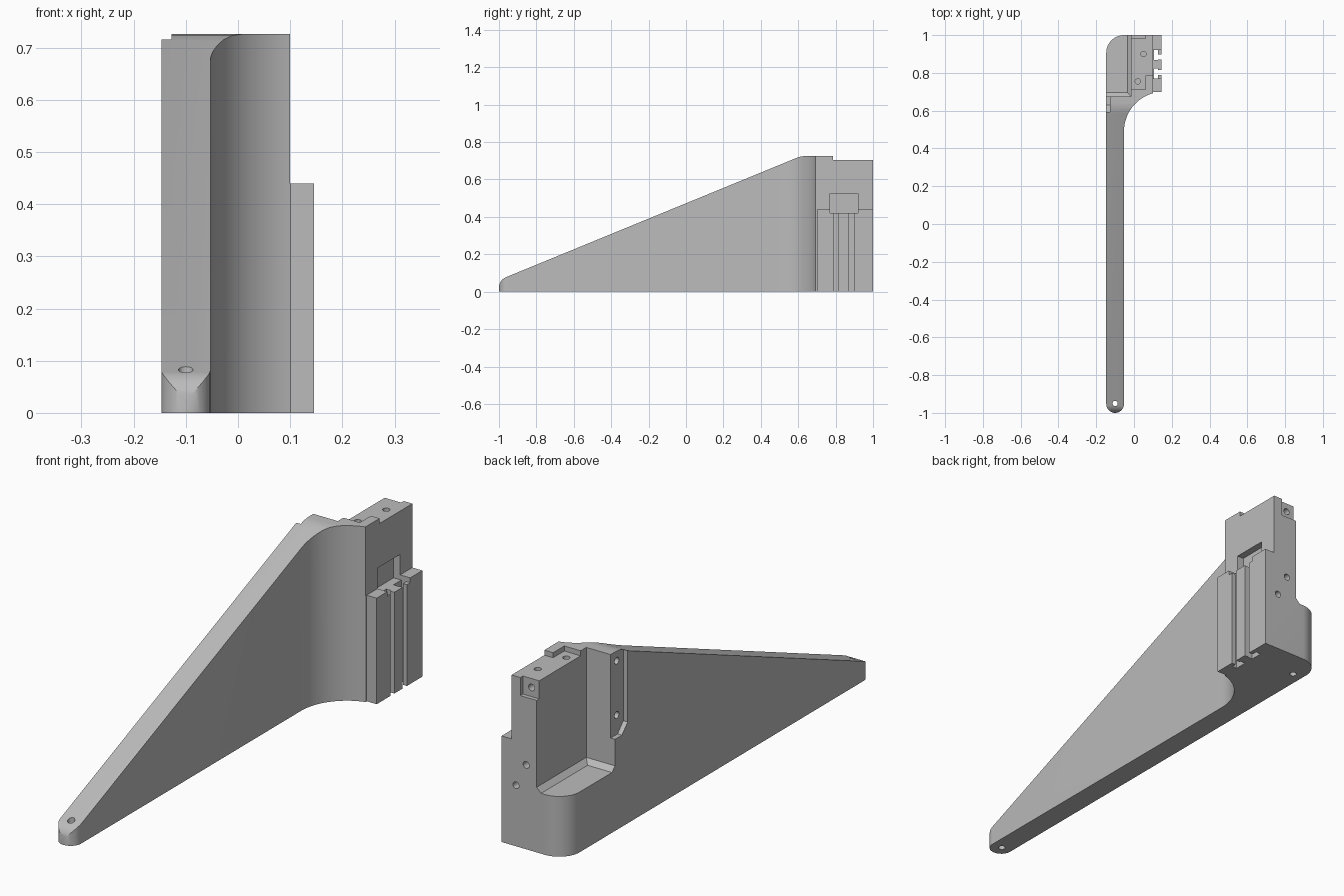
import bpy, bmesh
from math import pi, sin, cos
from mathutils import Vector, Matrix

if "Cube" in bpy.data.objects:
    bpy.data.objects.remove(bpy.data.objects["Cube"], do_unlink=True)

grey = bpy.data.materials.new("plain grey")
grey.use_nodes = True
tone = (0.5, 0.5, 0.5, 1)
grey.diffuse_color = tone
grey.node_tree.nodes["Principled BSDF"].inputs["Base Color"].default_value = tone


def finish(bm, name):
    bmesh.ops.recalc_face_normals(bm, faces=bm.faces)
    mesh = bpy.data.meshes.new(name)
    bm.to_mesh(mesh)
    bm.free()
    mesh.materials.append(grey)
    obj = bpy.data.objects.new(name, mesh)
    bpy.context.collection.objects.link(obj)
    return obj


def prism(name, outline, lo, hi, axis):
    """Extrude a 2D outline along x or z."""
    bm = bmesh.new()
    place = (lambda a, b: (lo, a, b)) if axis == "x" else (lambda a, b: (a, b, lo))
    face = bm.faces.new([bm.verts.new(place(a, b)) for a, b in outline])
    new = bmesh.ops.extrude_face_region(bm, geom=[face])["geom"]
    shift = Vector((hi - lo, 0, 0)) if axis == "x" else Vector((0, 0, hi - lo))
    bmesh.ops.translate(bm, vec=shift, verts=[v for v in new if isinstance(v, bmesh.types.BMVert)])
    return finish(bm, name)


def box(name, x, y, z):
    return prism(name, [(x[0], y[0]), (x[1], y[0]), (x[1], y[1]), (x[0], y[1])], z[0], z[1], "z")


def drill(name, centre, axis, depth, radius=0.014):
    """Cylinder centred on a surface point, reaching depth to each side."""
    bm = bmesh.new()
    turn = Vector((0, 0, 1)).rotation_difference(Vector(axis)).to_matrix().to_4x4()
    bmesh.ops.create_cone(bm, cap_ends=True, segments=24, radius1=radius, radius2=radius,
                          depth=2 * depth, matrix=Matrix.Translation(centre) @ turn)
    return finish(bm, name)


def arc(cx, cy, r, start, end, n=16):
    return [(cx + r * cos(start + (end - start) * i / n),
             cy + r * sin(start + (end - start) * i / n)) for i in range(n + 1)]


def combine(target, tool, operation="DIFFERENCE"):
    mod = target.modifiers.new("cut", "BOOLEAN")
    mod.operation = operation
    mod.solver = "EXACT"
    mod.object = tool
    graph = bpy.context.evaluated_depsgraph_get()
    mesh = bpy.data.meshes.new_from_object(target.evaluated_get(graph))
    target.modifiers.clear()
    target.data = mesh
    bpy.data.objects.remove(tool, do_unlink=True)


# Plan outline: round tip, straight arm, concave sweep, mounting block, round rear corner
left, inner = -0.147, -0.053
plan = arc(-0.1, -0.953, 0.047, pi, 2 * pi)
plan += arc(0.157, 0.49, 0.21, pi, 0.585 * pi, 20)
plan += [(0.1, 0.7), (0.146, 0.7), (0.146, 1)]
plan += arc(inner, 0.906, 0.094, pi / 2, pi)
bracket = prism("wedge_bracket", plan, 0, 0.9, "z")

# Side outline: sloped top edge with rounded nose
side = [(-1.1, -0.1), (1.1, -0.1), (1.1, 0.726), (0.64, 0.726), (0.615, 0.723), (0.59, 0.715)]
side += arc(-0.94, 0.022, 0.06, 0.63 * pi, pi, 10)
side += [(-1.0, -0.1)]
side = side[1:]
combine(bracket, prism("side_shape", side, -0.5, 0.5, "x"), "INTERSECT")

# Stepped shoulder and lowered top
combine(bracket, box("shoulder", (0.1, 0.3), (0.5, 1.2), (0.44, 1)))
combine(bracket, box("low_top_rear", (-0.3, 0.3), (0.785, 1.2), (0.705, 1)))
combine(bracket, box("low_top_inner", (-0.016, 0.06), (0.712, 1.2), (0.705, 1)))

# Large open pocket with chamfered floor
bm = bmesh.new()
for z, inset in ((0.25, 0.02), (0.27, 0), (0.95, 0)):
    for x in (-0.3, -0.015 - inset):
        for y in (0.675 + inset, 1.2):
            bm.verts.new((x, y, z))
bmesh.ops.convex_hull(bm, input=bm.verts)
combine(bracket, finish(bm, "pocket"))

# Shallow side recess with angled lower end
recess = [(0.72, 0.38), (0.63, 0.38), (0.592, 0.42), (0.592, 0.95), (0.72, 0.95)]
combine(bracket, prism("side_recess", recess, -0.3, -0.127, "x"))

# Rear notch
combine(bracket, box("rear_notch", (-0.1, 0.06), (0.983, 1.2), (0.63, 1)))

# Window above the rails, then two undercut vertical slots
combine(bracket, box("window", (0.07, 0.3), (0.77, 0.92), (0.42, 0.525)))
for low, high, a, b in ((0.77, 0.822, 0.79, 0.816), (0.868, 0.92, 0.87, 0.898)):
    slot = [(0.105, low), (0.128, low), (0.128, a), (0.2, a),
            (0.2, b), (0.128, b), (0.128, high), (0.105, high)]
    combine(bracket, prism("rail_slot", slot, -0.1, 0.5, "z"))

# Screw holes
X, Y, Z = (1, 0, 0), (0, 1, 0), (0, 0, 1)
for centre, axis, depth in (
        ((-0.1, -0.95, 0), Z, 0.3), ((-0.1, 0.88, 0), Z, 0.1),
        ((0.05, 0.9, 0.705), Z, 0.1), ((0.02, 0.755, 0.705), Z, 0.1),
        ((0.033, 1, 0.35), Y, 0.06), ((0.08, 1, 0.253), Y, 0.06),
        ((0.02, 0.983, 0.668), Y, 0.05),
        ((-0.127, 0.635, 0.685), X, 0.05), ((-0.127, 0.635, 0.46), X, 0.05)):
    combine(bracket, drill("hole", centre, axis, depth))

# Smooth the rounded walls, keep crisp edges
bpy.ops.object.select_all(action="DESELECT")
bracket.select_set(True)
bpy.context.view_layer.objects.active = bracket
bpy.ops.object.shade_smooth_by_angle(angle=pi / 6)
